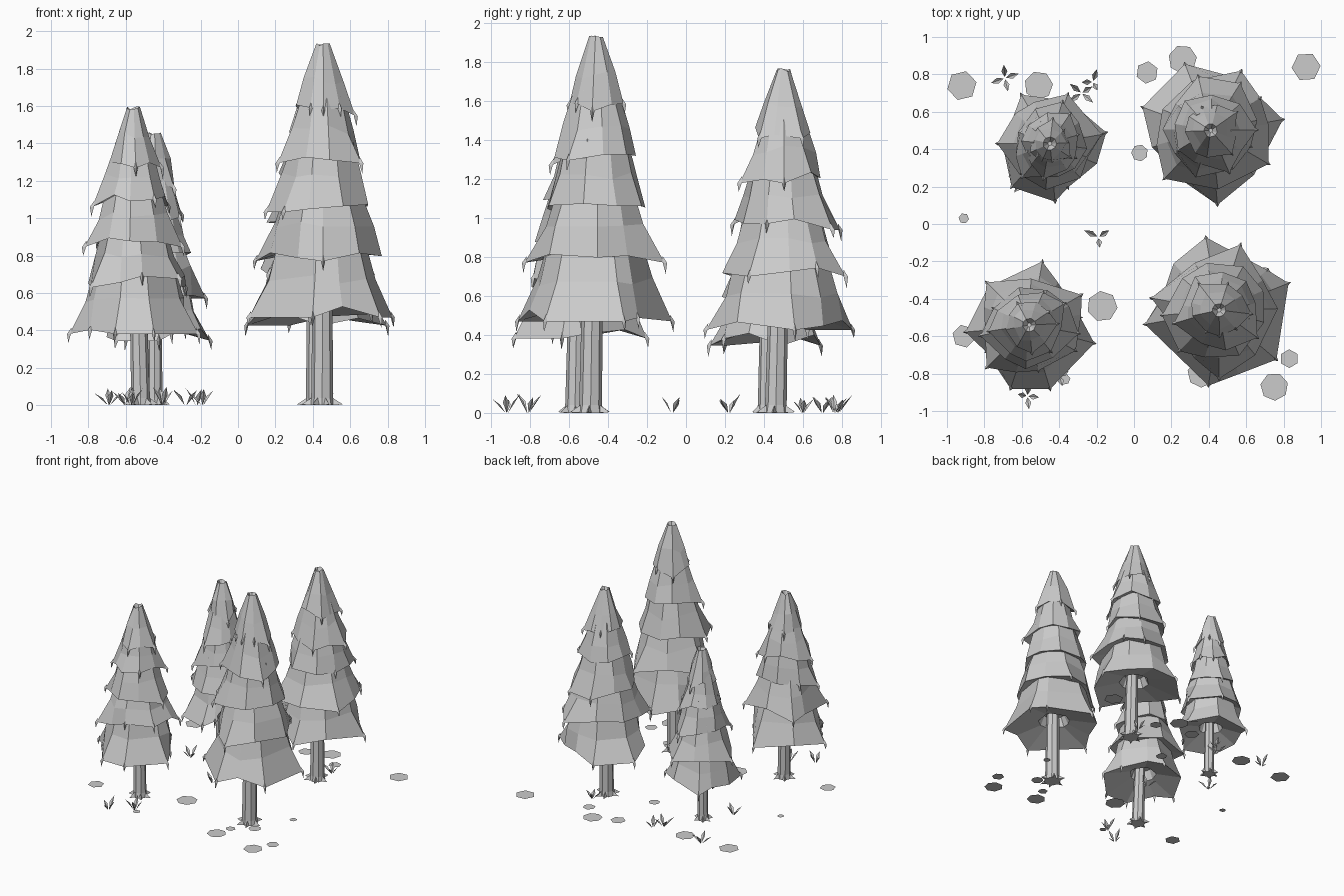
import bpy, bmesh, math, random
from mathutils import Vector

old = bpy.data.objects.get("Cube")
if old:
    bpy.data.objects.remove(old)

grey = bpy.data.materials.new("plain_grey")
grey.use_nodes = True
grey.diffuse_color = (0.6, 0.6, 0.6, 1)
grey.node_tree.nodes["Principled BSDF"].inputs["Base Color"].default_value = (0.6, 0.6, 0.6, 1)


def finish(name, bm, fix=True):
    if fix:
        bmesh.ops.recalc_face_normals(bm, faces=bm.faces)
    mesh = bpy.data.meshes.new(name)
    bm.to_mesh(mesh)
    bm.free()
    mesh.materials.append(grey)
    obj = bpy.data.objects.new(name, mesh)
    bpy.context.collection.objects.link(obj)


def polar(centre, angle, r, z):
    return Vector((centre.x + r * math.cos(angle), centre.y + r * math.sin(angle), z))


def loft(bm, rings):
    loops = [[bm.verts.new(p) for p in ring] for ring in rings]
    n = len(loops[0])
    for a, b in zip(loops, loops[1:]):
        for i in range(n):
            j = (i + 1) % n
            bm.faces.new((a[i], a[j], b[j], b[i]))
    bm.faces.new(loops[0])
    bm.faces.new(loops[-1])


def thorn(bm, p, angle, length):
    # Hanging twig: a three-sided spindle at a skirt corner
    out = Vector((math.cos(angle), math.sin(angle), 0))
    top = bm.verts.new(p - out * 0.012 + Vector((0, 0, 0.035)))
    tip = bm.verts.new(p + out * 0.006 - Vector((0, 0, length)))
    ring = [bm.verts.new(polar(p, angle + math.tau * k / 3, 0.013, p.z)) for k in range(3)]
    for k in range(3):
        a, b = ring[k], ring[(k + 1) % 3]
        bm.faces.new((a, b, top))
        bm.faces.new((b, a, tip))


def turn_between(a, b):
    return abs((a - b + math.pi) % math.tau - math.pi)


TIER_Z = (0.26, 0.415, 0.55, 0.685, 0.815)
TIER_R = (0.97, 0.89, 0.74, 0.61, 0.42)
SIDES = 9


def tree(label, base, apex, height, radius, trunk_r, points, seed):
    rng = random.Random(seed)
    base, apex = Vector((*base, 0)), Vector((*apex, 0))

    # Trunk with slightly flared foot
    bm = bmesh.new()
    profile = ((0, 1.2), (0.04, 1.05), (0.25 * height, 0.97), (0.5 * height, 0.7))
    loft(bm, [[polar(base.lerp(apex, z / height), math.tau * k / 8, trunk_r * s, z)
               for k in range(8)] for z, s in profile])
    finish(label + "_trunk", bm)

    # Pointed roots
    bm = bmesh.new()
    for k in range(6):
        a = math.tau * (k + rng.uniform(-0.2, 0.2)) / 6
        side = Vector((-math.sin(a), math.cos(a), 0)) * 0.018
        foot = polar(base, a, trunk_r * 0.85, 0)
        tip = bm.verts.new(polar(base, a, trunk_r * 2, 0.004))
        tri = [bm.verts.new(foot + side), bm.verts.new(foot - side),
               bm.verts.new(foot + Vector((0, 0, 0.045)))]
        bm.faces.new(tri)
        for i in range(3):
            bm.faces.new((tri[i], tri[(i + 1) % 3], tip))
    finish(label + "_roots", bm)

    # Foliage skirts, lowest first
    for t in range(5):
        bm = bmesh.new()
        r, zb = radius * TIER_R[t], height * TIER_Z[t]
        if t < 4:
            zt = height * TIER_Z[t + 1] + 0.07
            rt = radius * TIER_R[t + 1] * 0.76
        else:
            zt, rt = height - 0.008, 0.036
        c = base.lerp(apex, min(1, 3 * zb / height))
        start = rng.random() * math.tau
        angles = [start + math.tau * (k + rng.uniform(-0.22, 0.22)) / SIDES
                  for k in range(SIDES)]
        # Turn the nearest corner of the two lowest skirts to each long branch
        long = set()
        for d in points[t] if t < 2 else ():
            a = math.radians(d)
            k = min(range(SIDES), key=lambda i: turn_between(angles[i], a))
            angles[k] = a
            long.add(k)
        if t >= 2:
            long.update(rng.sample(range(SIDES), 2))

        pit, top, mid, low, under, inner = [], [], [], [], [], []
        for k, a in enumerate(angles):
            if k in long:
                rr, z = r * 1.15, zb - 0.035
            else:
                rr, z = r * rng.uniform(0.88, 1.02), zb + rng.uniform(-0.02, 0.03)
            pit.append(polar(c, a, rt * 0.3, zt - 0.05))
            top.append(polar(c, a, rt, zt + rng.uniform(-0.01, 0.008)))
            bulge = 0.57 if t == 4 else 0.48
            mid.append(polar(c, a, rt + (r - rt) * (bulge + rng.uniform(-0.12, 0.12)),
                             zb + (zt - zb) * (0.45 + rng.uniform(-0.08, 0.08))))
            low.append(polar(c, a, rr, z))
            under.append(polar(c, a, r * 0.36, zb + 0.045))
            inner.append(polar(c, a, r * 0.26, zb + 0.12))
            if k in long or rng.random() < 0.2:
                thorn(bm, low[-1], a, rng.uniform(0.04, 0.06))
        loft(bm, [pit, top, mid, low, under, inner])
        finish(f"{label}_skirt_{t + 1}", bm)


# Base, apex, height, skirt radius, trunk radius, long branch directions of two skirts
tree("front_left_tree", (0.45, -0.49), (0.455, -0.46), 1.94, 0.36, 0.056,
     ((22, 100, 190, 262, 320), (72, 170, 270)), 3)
tree("back_left_tree", (0.42, 0.46), (0.41, 0.5), 1.77, 0.35, 0.053,
     ((10, 111, 160, 275), (63, 226, 330)), 8)
tree("front_right_tree", (-0.52, -0.57), (-0.56, -0.54), 1.6, 0.315, 0.048,
     ((80, 185, 252, 287, 345), (30, 135, 225)), 5)
tree("back_right_tree", (-0.445, 0.41), (-0.45, 0.43), 1.46, 0.275, 0.04,
     ((12, 120, 228, 275), (10, 70, 180)), 12)

# Flat ground stones: x, y, radius
rng = random.Random(4)
stones = ((-0.92, 0.74, 0.08), (-0.51, 0.74, 0.077), (0.07, 0.81, 0.06), (0.26, 0.88, 0.077),
          (0.92, 0.84, 0.078), (0.03, 0.38, 0.045), (-0.91, 0.03, 0.028), (-0.17, -0.44, 0.082),
          (-0.91, -0.6, 0.062), (0.36, -0.8, 0.075), (0.83, -0.72, 0.05), (0.75, -0.87, 0.075),
          (-0.37, -0.83, 0.03), (0.7, -0.26, 0.03), (0.4, -0.67, 0.04), (0.55, -0.56, 0.05),
          (0.39, 0.74, 0.05))
for i, (x, y, r) in enumerate(stones):
    bm = bmesh.new()
    n = 6 + i % 2
    turn = rng.random()
    bm.faces.new([bm.verts.new(polar(Vector((x, y, 0)), turn + math.tau * k / n, r, 0.004))
                  for k in range(n)])
    finish(f"ground_stone_{i + 1}", bm, False)

# Leafy sprouts: x, y, number of leaves, direction of the first leaf
sprouts = ((-0.69, 0.78, 4, 10), (-0.28, 0.7, 4, 40), (-0.22, 0.76, 3, 75), (-0.19, -0.07, 3, 40),
           (-0.57, -0.92, 4, 0), (-0.4, -0.81, 4, 30), (-0.6, 0.22, 4, 60), (0.46, 0.6, 4, 20))
for i, (x, y, n, first) in enumerate(sprouts):
    bm = bmesh.new()
    c = Vector((x, y, 0))
    for k in range(n):
        a = math.radians(first) + math.tau * (k + rng.uniform(-0.15, 0.15)) / n
        reach, rise = rng.uniform(0.05, 0.085), rng.uniform(0.06, 0.1)
        side = Vector((-math.sin(a), math.cos(a), 0)) * 0.016
        foot = bm.verts.new(polar(c, a, 0.006, 0))
        tip = bm.verts.new(polar(c, a, reach, rise))
        rib = bm.verts.new(polar(c, a, reach * 0.55, rise * 0.5))
        edge = polar(c, a, reach * 0.5, rise * 0.6)
        for s in (1, -1):
            v = bm.verts.new(edge + side * s)
            bm.faces.new((foot, rib, v))
            bm.faces.new((rib, tip, v))
    # Leaf faces look toward the ground
    bm.normal_update()
    for f in bm.faces:
        if f.normal.z > 0:
            f.normal_flip()
    finish(f"sprout_{i + 1}", bm, False)
